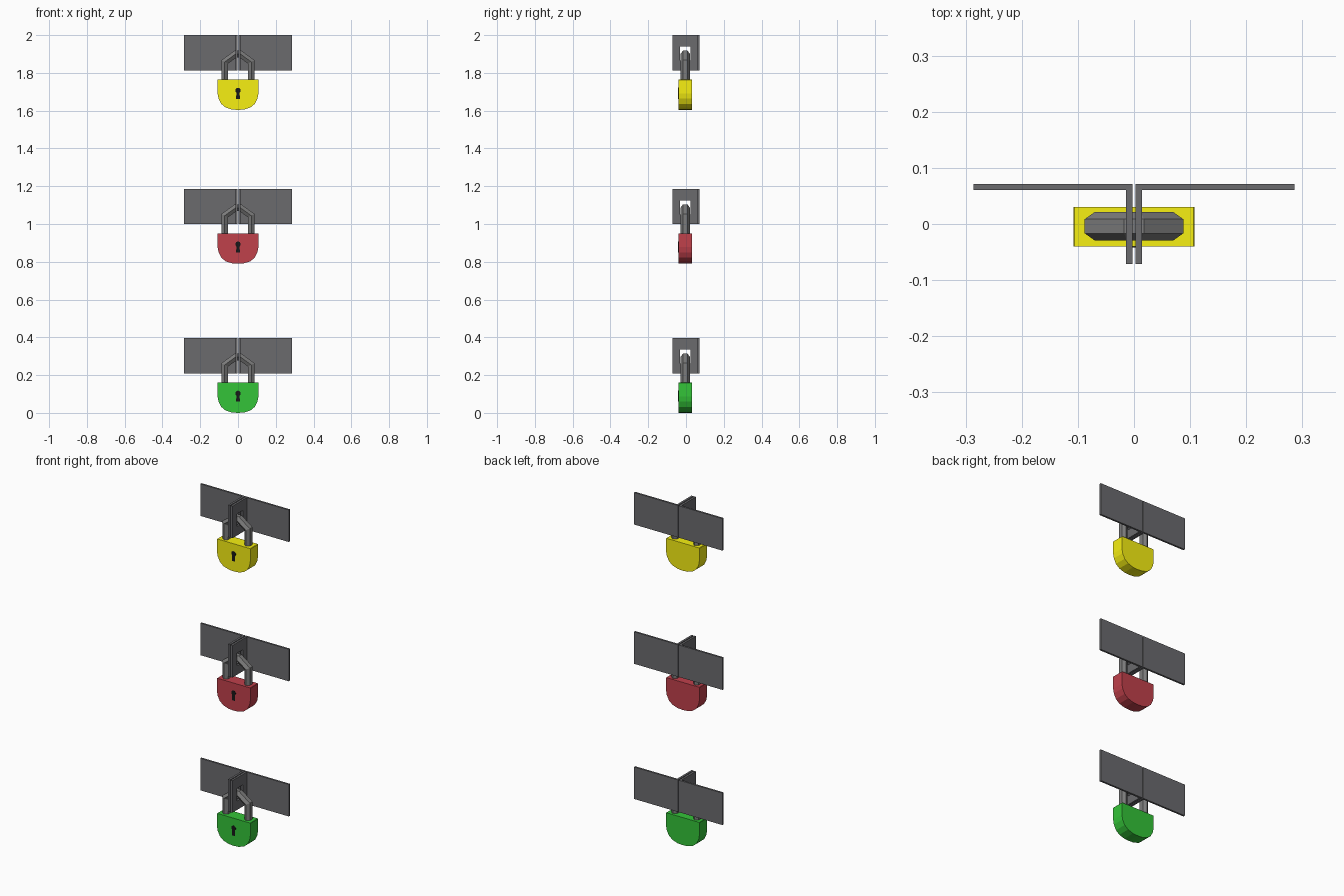
import bpy, bmesh, math
from mathutils import Vector

if "Cube" in bpy.data.objects:
    bpy.data.objects.remove(bpy.data.objects["Cube"])


def material(name, rgb):
    m = bpy.data.materials.new(name)
    m.diffuse_color = (*rgb, 1)
    m.use_nodes = True
    m.node_tree.nodes["Principled BSDF"].inputs["Base Color"].default_value = m.diffuse_color
    return m


def add_object(name, bm, mat=None, z=0.0):
    bmesh.ops.recalc_face_normals(bm, faces=bm.faces[:])
    mesh = bpy.data.meshes.new(name)
    bm.to_mesh(mesh)
    bm.free()
    if mat:
        mesh.materials.append(mat)
    ob = bpy.data.objects.new(name, mesh)
    ob.location.z = z
    bpy.context.collection.objects.link(ob)
    return ob


def prism(points, offset):
    """Extrude a closed outline of 3D points by an offset vector."""
    bm = bmesh.new()
    face = bm.faces.new([bm.verts.new(p) for p in points])
    ext = bmesh.ops.extrude_face_region(bm, geom=[face])
    verts = [g for g in ext["geom"] if isinstance(g, bmesh.types.BMVert)]
    bmesh.ops.translate(bm, verts=verts, vec=offset)
    return bm


def shackle_mesh():
    """Sweep a six-sided bar along the bent path with mitred corners."""
    half = [(0.0705, -0.245), (0.0705, -0.142), (0.0124, -0.1)]
    path = [Vector(p) for p in half] + [Vector((-x, z)) for x, z in reversed(half)]
    section = [(0, 0.025), (0.0175, 0.0125), (0.0175, -0.0125),
               (0, -0.025), (-0.0175, -0.0125), (-0.0175, 0.0125)]
    bm = bmesh.new()
    rings = []
    for i, p in enumerate(path):
        d_in = (p - path[max(i - 1, 0)]).normalized() if i else None
        d_out = (path[i + 1] - p).normalized() if i < len(path) - 1 else d_in
        d_in = d_in or d_out
        n1, n2 = Vector((d_in.y, -d_in.x)), Vector((d_out.y, -d_out.x))
        mitre = (n1 + n2).normalized()
        mitre /= mitre.dot(n1)
        rings.append([bm.verts.new((p.x + mitre.x * a, -0.004 + b, p.y + mitre.y * a))
                      for a, b in section])
    for r, s in zip(rings, rings[1:]):
        for k in range(6):
            bm.faces.new((r[k], r[(k + 1) % 6], s[(k + 1) % 6], s[k]))
    bm.faces.new(rings[0])
    bm.faces.new(rings[-1])
    return bm


steel = material("steel", (0.145, 0.145, 0.155))
shackle_grey = material("shackle_grey", (0.2, 0.2, 0.2))
black = material("keyhole_black", (0.008, 0.008, 0.008))

# Outlines: L-shaped bracket (from above), rounded body and keyhole (from front)
bracket = [(0.0025, -0.0715), (0.0145, -0.0715), (0.0145, 0.0605),
           (0.286, 0.0605), (0.286, 0.0715), (0.0025, 0.0715)]
hole = [(-0.031, -0.135), (0.024, -0.135), (0.024, -0.061), (-0.031, -0.061)]
side = [(0.106, -0.235), (0.108, -0.237), (0.108, -0.309), (0.103, -0.336),
        (0.089, -0.364), (0.066, -0.383), (0.032, -0.394)]
body = side + [(0, -0.396)] + [(-x, z) for x, z in reversed(side)]
keyhole = [(0.0145 * math.cos(math.radians(a)), -0.293 + 0.0145 * math.sin(math.radians(a)))
           for a in range(-54, 235, 24)]
keyhole += [(-0.010, -0.337), (0.010, -0.337)]

locks = [("yellow", 2.0, (0.93, 0.87, 0.006)),
         ("red", 1.186, (0.53, 0.052, 0.071)),
         ("green", 0.396, (0.034, 0.55, 0.04))]

for name, top, rgb in locks:
    # Mirrored pair of bracket plates with a window for the shackle
    cutter = add_object(name + "_hole_cutter",
                        prism([(-0.05, y, z) for y, z in hole], (0.1, 0, 0)), None, top)
    cutter.hide_render = True
    cutter.hide_viewport = True
    plate = add_object(name + "_hasp_bracket",
                       prism([(x, y, -0.187) for x, y in bracket], (0, 0, 0.187)), steel, top)
    cut = plate.modifiers.new("hole", 'BOOLEAN')
    cut.operation = 'DIFFERENCE'
    cut.solver = 'EXACT'
    cut.object = cutter
    plate.modifiers.new("pair", 'MIRROR').use_mirror_merge = False

    # Padlock
    add_object(name + "_shackle", shackle_mesh(), shackle_grey, top)
    add_object(name + "_lock_body", prism([(x, -0.0405, z) for x, z in body], (0, 0.071, 0)),
               material(name + "_paint", rgb), top)
    add_object(name + "_keyhole", prism([(x, -0.0415, z) for x, z in keyhole], (0, 0.003, 0)),
               black, top)
